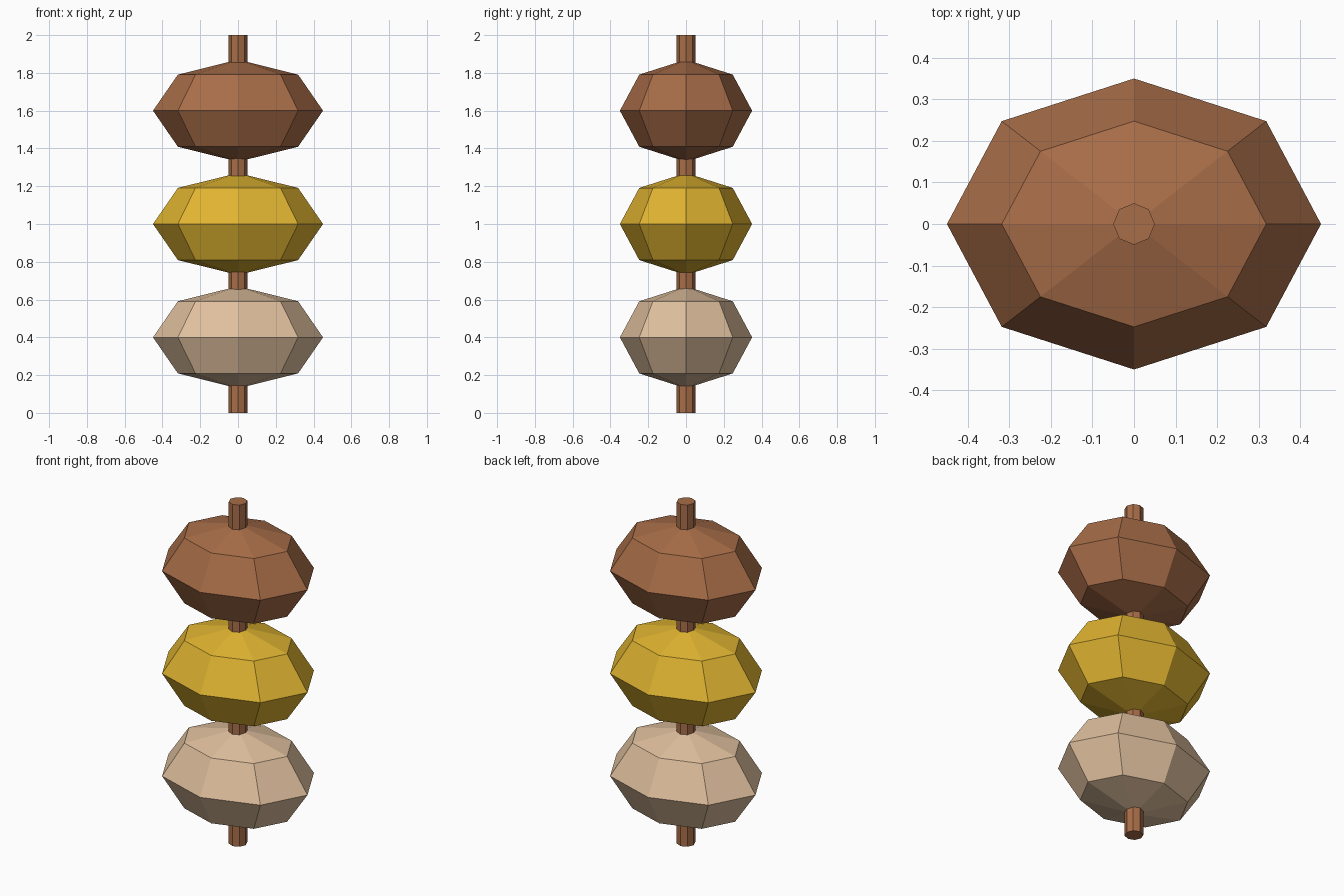
import bpy
import math
from mathutils import Matrix

if "Cube" in bpy.data.objects:
    bpy.data.objects.remove(bpy.data.objects["Cube"])


def material(name, color):
    mat = bpy.data.materials.new(name)
    mat.diffuse_color = (*color, 1)
    mat.use_nodes = True
    mat.node_tree.nodes["Principled BSDF"].inputs["Base Color"].default_value = mat.diffuse_color
    return mat


brown = material("brown", (0.39, 0.153, 0.065))
yellow = material("golden yellow", (0.745, 0.456, 0.03))
cream = material("cream", (0.745, 0.527, 0.342))


def finish(name, mat):
    obj = bpy.context.object
    obj.name = name
    obj.data.materials.append(mat)
    return obj


# Eight-sided stick with corners on the axes
bpy.ops.mesh.primitive_cylinder_add(vertices=8, radius=0.05, depth=2, location=(0, 0, 1))
finish("stick", brown)

# Three low-poly ellipsoid pieces threaded on the stick
for name, z, mat in (("lower_piece", 0.4, cream),
                     ("middle_piece", 1.0, yellow),
                     ("upper_piece", 1.6, brown)):
    bpy.ops.mesh.primitive_uv_sphere_add(segments=8, ring_count=4, radius=1, location=(0, 0, z))
    piece = finish(name, mat)
    piece.data.transform(Matrix.Diagonal((0.45, 0.35, 0.27, 1)))
